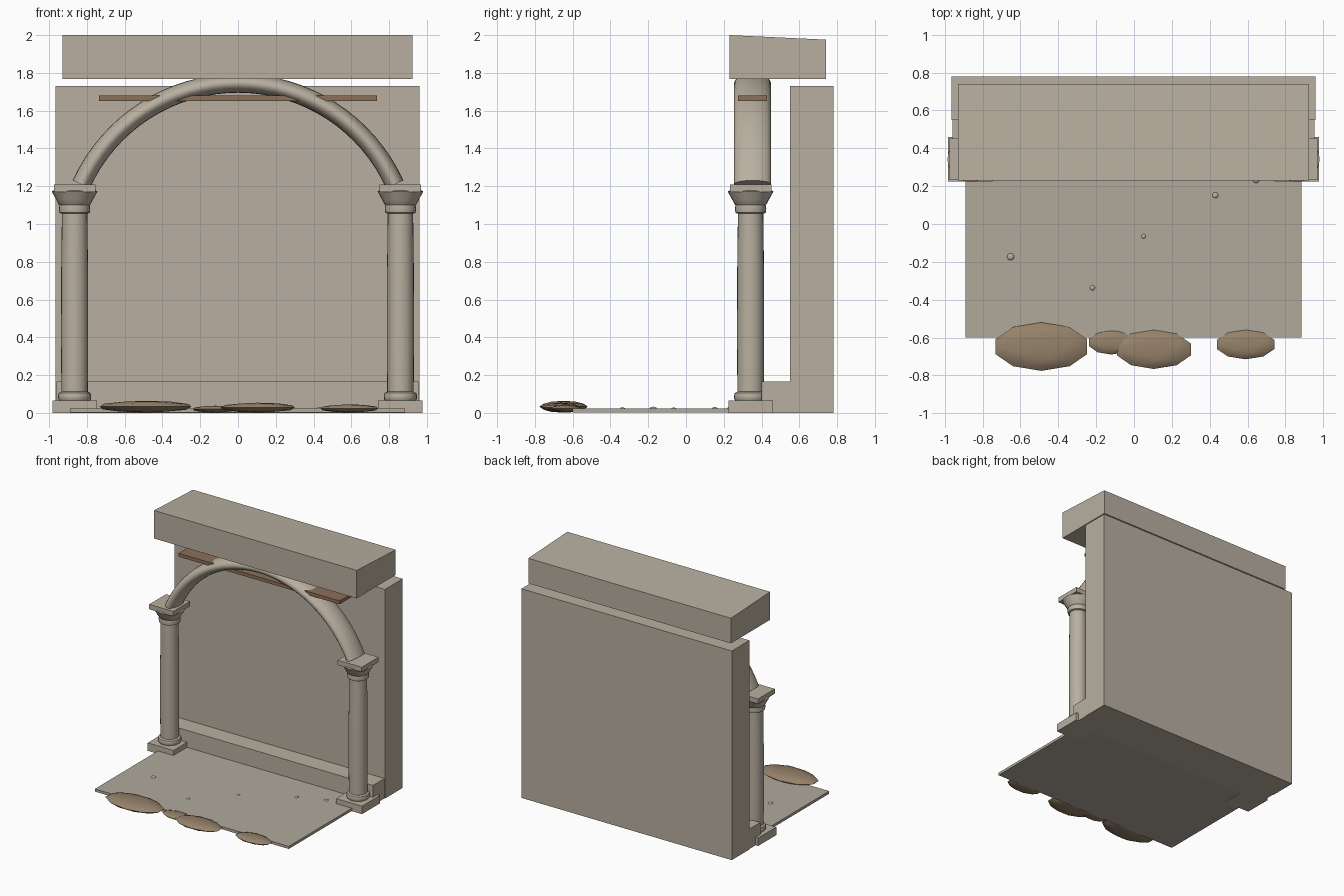
import bpy, bmesh
from math import sin, cos, pi, radians

if "Cube" in bpy.data.objects:
    bpy.data.objects.remove(bpy.data.objects["Cube"])


def material(name, rgb):
    m = bpy.data.materials.new(name)
    m.diffuse_color = (*rgb, 1)
    m.use_nodes = True
    m.node_tree.nodes["Principled BSDF"].inputs["Base Color"].default_value = m.diffuse_color
    return m


STONE = material("stone", (0.48, 0.43, 0.35))
FLOOR = material("floor_stone", (0.44, 0.40, 0.33))
WOOD = material("wood", (0.26, 0.16, 0.10))
EARTH = material("earth", (0.30, 0.22, 0.14))


def finish(bm, name, mat, smooth=False):
    bmesh.ops.recalc_face_normals(bm, faces=bm.faces)
    me = bpy.data.meshes.new(name)
    bm.to_mesh(me)
    bm.free()
    me.materials.append(mat)
    ob = bpy.data.objects.new(name, me)
    bpy.context.collection.objects.link(ob)
    if smooth:
        bpy.context.view_layer.objects.active = ob
        ob.select_set(True)
        bpy.ops.object.shade_smooth_by_angle(angle=radians(40))
        ob.select_set(False)
    return ob


def box(name, x, y, z, mat=STONE, back_drop=0.0):
    """Box from ranges; back_drop lowers the top rear edge."""
    bm = bmesh.new()
    bmesh.ops.create_cube(bm, size=1)
    for v in bm.verts:
        drop = back_drop if v.co.y > 0 and v.co.z > 0 else 0
        v.co = (x[v.co.x > 0], y[v.co.y > 0], z[v.co.z > 0] - drop)
    return finish(bm, name, mat)


def skin(name, rings, mat):
    """Join rings of points into a capped smooth tube."""
    bm = bmesh.new()
    loops = [[bm.verts.new(p) for p in r] for r in rings]
    n = len(loops[0])
    for a, b in zip(loops, loops[1:]):
        for i in range(n):
            j = (i + 1) % n
            bm.faces.new((a[i], a[j], b[j], b[i]))
    bm.faces.new(loops[0])
    bm.faces.new(loops[-1])
    return finish(bm, name, mat, True)


def turned(name, x, y, profile, n=24):
    angles = [2 * pi * i / n for i in range(n)]
    return skin(name, [[(x + r * cos(a), y + r * sin(a), z) for a in angles]
                       for r, z in profile], STONE)


def blob(name, x, y, z, rx, ry, rz, mat):
    bm = bmesh.new()
    bmesh.ops.create_icosphere(bm, subdivisions=2, radius=1)
    for v in bm.verts:
        v.co = (x + v.co.x * rx, y + v.co.y * ry, z + v.co.z * rz)
    return finish(bm, name, mat, True)


# Wall, ledge, floor and lintel
box("back_wall", (-0.965, 0.96), (0.55, 0.78), (0, 1.73))
box("wall_ledge", (-0.96, 0.955), (0.40, 0.56), (0, 0.165))
box("floor_slab", (-0.89, 0.885), (-0.60, 0.55), (0.002, 0.024), FLOOR)
box("lintel", (-0.93, 0.925), (0.23, 0.74), (1.768, 2.0), back_drop=0.024)
box("wood_tie", (-0.737, 0.737), (0.275, 0.43), (1.652, 1.68), WOOD)

# Pair of columns
CY = 0.342
BASE = [(0.078, 0.06), (0.086, 0.072), (0.088, 0.088), (0.084, 0.105), (0.07, 0.112)]
SHAFT = [(0.070, 0.10), (0.072, 0.4), (0.071, 0.75), (0.067, 1.07)]
CAPITAL = [(0.07, 1.055), (0.080, 1.06), (0.083, 1.08), (0.080, 1.10),
           (0.085, 1.105), (0.098, 1.13), (0.121, 1.172), (0.108, 1.18)]
for side, x in (("left", -0.865), ("right", 0.86)):
    box(side + "_plinth", (x - 0.118, x + 0.118), (CY - 0.118, CY + 0.118), (0, 0.066))
    turned(side + "_base_ring", x, CY, BASE)
    turned(side + "_shaft", x, CY, SHAFT)
    turned(side + "_capital", x, CY, CAPITAL)
    box(side + "_abacus", (x - 0.11, x + 0.11), (CY - 0.11, CY + 0.11), (1.17, 1.21))

# Arch: flattened oval section swept along a circular arc
R, ZC, END, STEPS = 0.911, 0.834, radians(65.6), 32
rings = []
for k in range(STEPS + 1):
    t = -END + 2 * END * k / STEPS
    ring = []
    for i in range(20):
        a = 2 * pi * i / 20
        r = R + 0.05 * cos(a)
        ring.append((r * sin(t), 0.352 + 0.098 * sin(a), ZC + r * cos(t)))
    rings.append(ring)
skin("arch", rings, STONE)

# Earth mounds along the front edge
for i, (x, y, rx, ry, top) in enumerate([
        (-0.49, -0.648, 0.255, 0.128, 0.062), (-0.12, -0.625, 0.125, 0.065, 0.036),
        (0.105, -0.663, 0.205, 0.103, 0.052), (0.59, -0.637, 0.16, 0.078, 0.043)]):
    blob(f"mound_{i + 1}", x, y, top / 2 + 0.002, rx, ry, top / 2, EARTH)

# Loose pebbles
for i, (x, y, r) in enumerate([
        (-0.652, -0.173, 0.02), (-0.22, -0.337, 0.015), (0.05, -0.065, 0.013),
        (0.43, 0.152, 0.017), (0.645, 0.233, 0.018)]):
    blob(f"pebble_{i + 1}", x, y, 0.021, r, r, r * 0.6, STONE)
